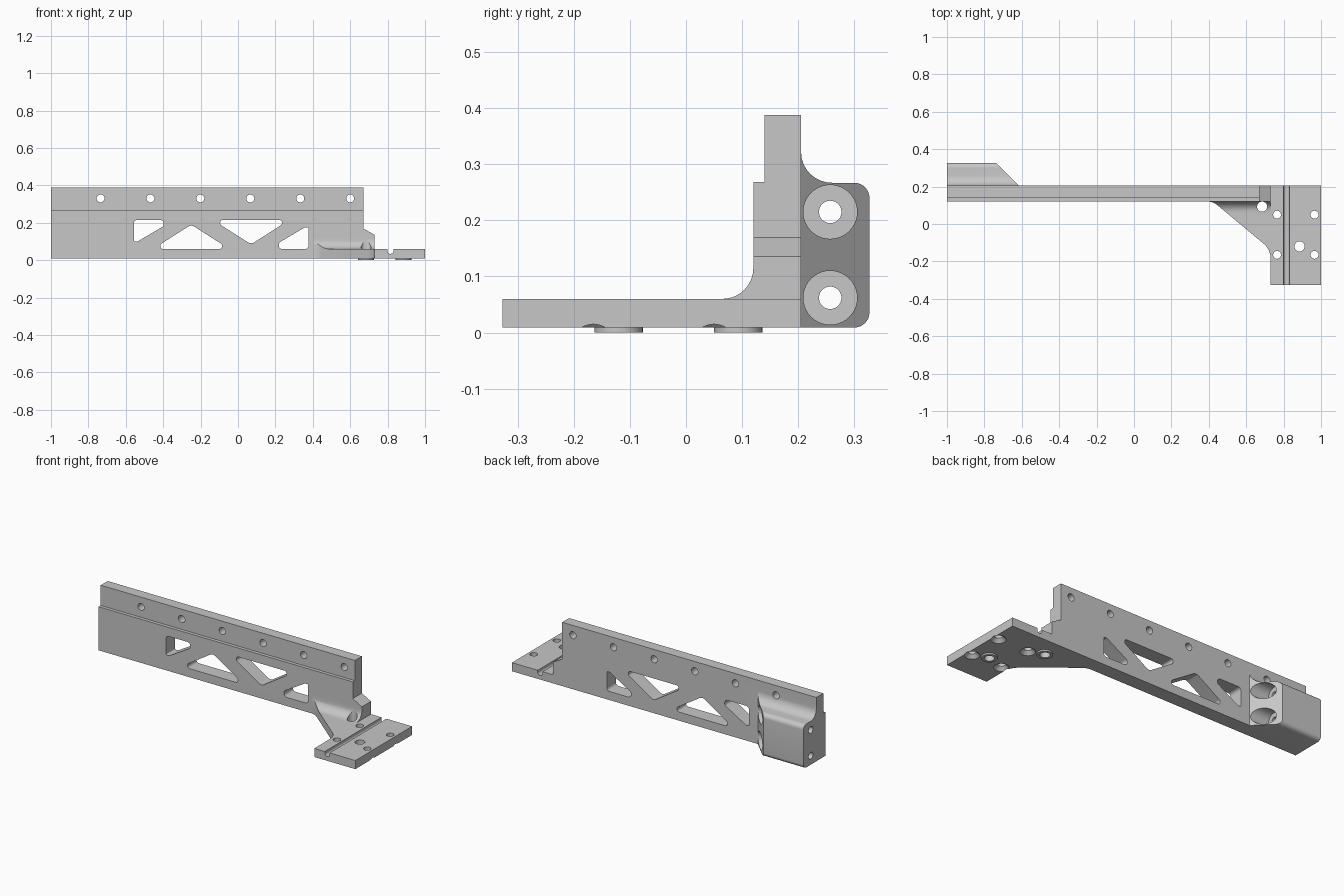
import bpy, bmesh, math
from mathutils import Vector

cube = bpy.data.objects.get("Cube")
if cube:
    bpy.data.objects.remove(cube, do_unlink=True)

metal = bpy.data.materials.new("plain grey metal")
metal.use_nodes = True
GREY = (0.57, 0.57, 0.57, 1)
metal.diffuse_color = GREY
metal.node_tree.nodes["Principled BSDF"].inputs["Base Color"].default_value = GREY


def rounded(points, steps=8):
    """Polygon whose (a, b, radius) corners are replaced by tangent arcs."""
    out = []
    for i, p in enumerate(points):
        c = Vector(p[:2])
        if len(p) == 2:
            out.append(c)
            continue
        u = (Vector(points[i - 1][:2]) - c).normalized()
        v = (Vector(points[(i + 1) % len(points)][:2]) - c).normalized()
        r = p[2]
        half = math.acos(u.dot(v)) / 2
        centre = c + (u + v).normalized() * (r / math.sin(half))
        start = c + u * (r / math.tan(half)) - centre
        end = c + v * (r / math.tan(half)) - centre
        first = math.atan2(start.y, start.x)
        sweep = math.atan2(start.x * end.y - start.y * end.x, start.dot(end))
        for k in range(steps + 1):
            t = first + sweep * k / steps
            out.append(centre + Vector((r * math.cos(t), r * math.sin(t))))
    return out


def circle(a, b, r, n=40):
    return [(a + r * math.cos(math.tau * k / n), b + r * math.sin(math.tau * k / n))
            for k in range(n)]


def place(axis, p, t):
    return {"x": (t, p[0], p[1]), "y": (p[0], t, p[1]), "z": (p[0], p[1], t)}[axis]


def loft(name, axis, lower, upper, lo, hi):
    """Solid between two matching outlines at lo and hi along an axis."""
    bm = bmesh.new()
    a = [bm.verts.new(place(axis, p, lo)) for p in lower]
    b = [bm.verts.new(place(axis, p, hi)) for p in upper]
    bm.faces.new(a)
    bm.faces.new(b)
    for i in range(len(a)):
        j = (i + 1) % len(a)
        bm.faces.new((a[i], a[j], b[j], b[i]))
    bmesh.ops.recalc_face_normals(bm, faces=bm.faces)
    mesh = bpy.data.meshes.new(name)
    bm.to_mesh(mesh)
    bm.free()
    mesh.materials.append(metal)
    obj = bpy.data.objects.new(name, mesh)
    bpy.context.collection.objects.link(obj)
    return obj


def prism(name, axis, outline, lo, hi):
    return loft(name, axis, outline, outline, lo, hi)


def combine(target, other, operation):
    mod = target.modifiers.new("cut", "BOOLEAN")
    mod.operation, mod.solver, mod.object = operation, "EXACT", other
    bpy.context.view_layer.objects.active = target
    bpy.ops.object.modifier_apply(modifier=mod.name)
    bpy.data.objects.remove(other, do_unlink=True)


BACK, FRONT, BASE = 0.205, 0.12, 0.009

# Upright plate with a stepped front and a notched right end
body = prism("bracket_body", "x", [(FRONT, BASE), (BACK, BASE), (BACK, 0.388),
             (0.14, 0.388), (0.14, 0.268), (FRONT, 0.268)], -1, 0.73)
combine(body, prism("end_notch", "y", [(0.67, 0.5), (0.67, 0.169), (0.73, 0.136),
        (0.8, 0.0975), (0.8, 0.5)], 0, 0.4), "DIFFERENCE")

# Foot with a diagonal brace, and the concave fillet above it
plan = rounded([(0.3, 0.1205), (0.422, 0.1205, 0.09), (0.73, -0.136, 0.1),
                (0.73, -0.327), (1, -0.327), (1, BACK), (0.3, BACK)])
foot = prism("foot", "z", plan, BASE, 0.06)
fillet = prism("fillet", "x", rounded([(0.18, 0.03), (0.18, 0.13), (FRONT, 0.13),
               (FRONT, 0.06, 0.055), (0.04, 0.06), (0.04, 0.03)]), 0.35, 0.73)
combine(fillet, prism("brace_plan", "z", plan, 0, 0.3), "INTERSECT")
combine(foot, fillet, "UNION")
combine(body, foot, "UNION")

# Rear boss with rounded edges and a slanted end
boss = prism("rear_boss", "x", rounded([(0.16, BASE), (0.327, BASE, 0.027),
             (0.327, 0.267, 0.027), (BACK, 0.267, 0.055), (BACK, 0.35), (0.16, 0.35)]),
             -1, -0.5)
combine(boss, prism("boss_plan", "z", [(-1.1, 0.1), (-1.1, 0.4), (-0.81, 0.4),
        (-0.615, BACK), (-0.615, 0.1)], -0.1, 0.5), "INTERSECT")
combine(body, boss, "UNION")

# Counterbored bolt holes along the boss
for z in (0.062, 0.215):
    combine(body, prism("counterbore", "x", circle(0.257, z, 0.048), -0.74, -0.5), "DIFFERENCE")
    combine(body, prism("bolt_hole", "x", circle(0.257, z, 0.02), -1.1, -0.7), "DIFFERENCE")

# Truss windows: two shapes, each repeated by a half turn
end_window = [(-0.557, 0.215, 0.018), (-0.398, 0.215, 0.018), (-0.398, 0.182, 0.016),
              (-0.537, 0.1, 0.016), (-0.557, 0.1, 0.008)]
mid_window = [(-0.415, 0.06, 0.014), (-0.085, 0.06, 0.014), (-0.085, 0.085, 0.014),
              (-0.25, 0.19, 0.03), (-0.415, 0.085, 0.014)]
for window in (end_window, mid_window):
    turned = [(-0.18 - x, 0.275 - z, r) for x, z, r in window]
    for outline in (window, turned):
        combine(body, prism("window", "y", rounded(outline), 0, 0.4), "DIFFERENCE")

# Row of screw holes along the top of the plate
for i in range(6):
    combine(body, prism("screw_hole", "y", circle(-0.735 + 0.267 * i, 0.33, 0.021), 0, 0.4),
            "DIFFERENCE")

# Locating rings under the foot, bored through
for x, y in ((0.885, -0.12), (0.685, 0.093)):
    combine(body, prism("ring", "z", circle(x, y, 0.043), 0, 0.03), "UNION")
    combine(body, prism("ring_bore", "z", circle(x, y, 0.027), -0.1, 0.3), "DIFFERENCE")

# Countersunk holes in the foot
for x in (0.765, 0.965):
    for y in (-0.165, 0.05):
        combine(body, prism("foot_hole", "z", circle(x, y, 0.021), -0.1, 0.2), "DIFFERENCE")
        combine(body, loft("countersink", "z", circle(x, y, 0.045), circle(x, y, 0.018),
                           0.005, 0.032), "DIFFERENCE")

# Round-bottomed groove across the foot
combine(body, prism("groove", "y", rounded([(0.799, 0.09), (0.799, 0.034, 0.0155),
        (0.831, 0.034, 0.0155), (0.831, 0.09)]), -0.5, 0.4), "DIFFERENCE")

# Smooth the round surfaces, keep edges crisp
bpy.ops.object.select_all(action="DESELECT")
body.select_set(True)
bpy.context.view_layer.objects.active = body
bpy.ops.object.shade_smooth_by_angle(angle=math.radians(30))
